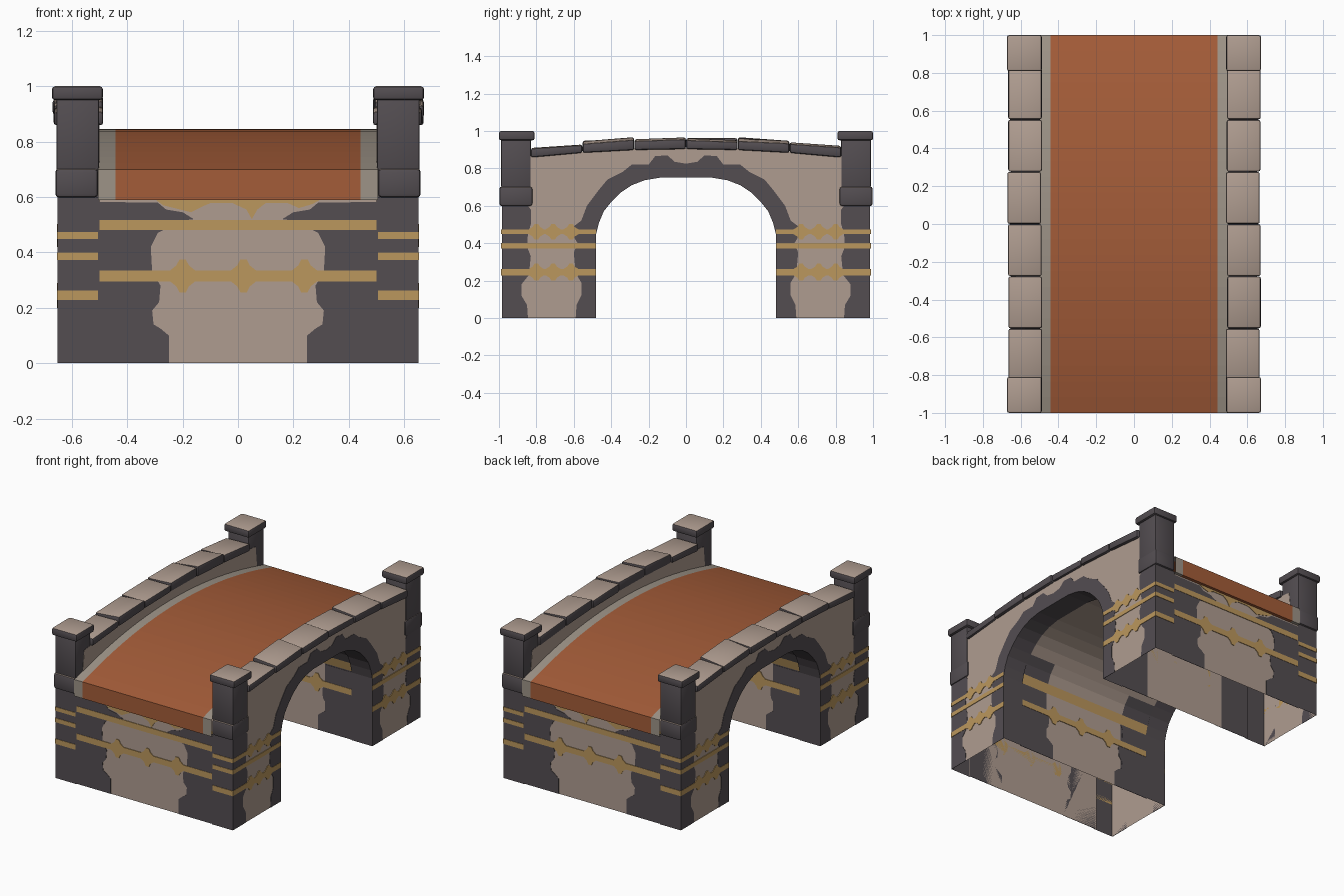
import bpy, bmesh, math, random
from mathutils import Vector

if "Cube" in bpy.data.objects:
    bpy.data.objects.remove(bpy.data.objects["Cube"])
random.seed(4)

def mat(name, rgb):
    m = bpy.data.materials.new(name)
    m.diffuse_color = (*rgb, 1)
    m.use_nodes = True
    m.node_tree.nodes["Principled BSDF"].inputs["Base Color"].default_value = m.diffuse_color
    return m

TAN = mat("tan_stone", (0.43, 0.335, 0.28))
DARK = mat("dark_stone", (0.087, 0.075, 0.083))
GOLD = mat("ochre_band", (0.50, 0.31, 0.11))
RED = mat("rust_road", (0.37, 0.107, 0.04))
GREY = mat("grey_kerb", (0.34, 0.295, 0.245))

def finish(name, bm, mats, smooth=False):
    me = bpy.data.meshes.new(name)
    bm.to_mesh(me)
    bm.free()
    for m in mats:
        me.materials.append(m)
    ob = bpy.data.objects.new(name, me)
    bpy.context.collection.objects.link(ob)
    if smooth:
        bpy.ops.object.select_all(action='DESELECT')
        ob.select_set(True)
        bpy.context.view_layer.objects.active = ob
        bpy.ops.object.shade_smooth_by_angle(angle=math.radians(40))
    return ob

def prism_bm(pts, axis, d0, d1):
    """Closed solid: 2D profile (y,z for axis x; x,z for axis y) pushed from d0 to d1."""
    bm = bmesh.new()
    put = (lambda d, u, v: (d, u, v)) if axis == 'x' else (lambda d, u, v: (u, d, v))
    a = [bm.verts.new(put(d0, *p)) for p in pts]
    b = [bm.verts.new(put(d1, *p)) for p in pts]
    bm.faces.new(a)
    bm.faces.new(b[::-1])
    for i in range(len(pts)):
        j = (i + 1) % len(pts)
        bm.faces.new((a[j], a[i], b[i], b[j]))
    bmesh.ops.recalc_face_normals(bm, faces=bm.faces)
    return bm

def plate(name, pts, axis, d0, d1, m):
    return finish(name, prism_bm(pts, axis, d0, d1), [m])

def sweep(name, pts, xs, mats, rule):
    """Open strip: y,z polyline carried along x stations."""
    bm = bmesh.new()
    rows = [[bm.verts.new((x, *p)) for p in pts] for x in xs]
    for i in range(len(xs) - 1):
        for k in range(len(pts) - 1):
            f = bm.faces.new((rows[i][k], rows[i+1][k], rows[i+1][k+1], rows[i][k+1]))
            f.material_index = rule(f.calc_center_median())
    return finish(name, bm, mats)

def stone(name, x, y, z, warp=None, bevel=0.012):
    """Bevelled block with a tan top and dark sides."""
    bm = bmesh.new()
    bmesh.ops.create_cube(bm, size=1)
    for v in bm.verts:
        v.co = Vector([(r[0] + r[1]) / 2 + c * (r[1] - r[0]) for c, r in zip(v.co, (x, y, z))])
    bmesh.ops.bevel(bm, geom=bm.edges[:], offset=bevel, segments=2, profile=0.5, affect='EDGES')
    if warp:
        for v in bm.verts:
            v.co.z += warp(v.co)
    bm.normal_update()
    for f in bm.faces:
        f.material_index = 0 if f.normal.z > 0.8 else 1
    return finish(name, bm, [TAN, DARK], True)

def span(s, a, b):
    return tuple(sorted((s * a, s * b)))

def flip(pts, s):
    return [(s * u, v) for u, v in pts]

def band(u0, u1, z0, z1, centres=(), r=0.045, h=0.04):
    """Painted band with rounded bumps above and below."""
    top, bot = [(u0, z1)], [(u0, z0)]
    for c in centres:
        for du, k in ((-r, 0), (-r * .5, .45), (-r * .25, 1), (r * .25, 1), (r * .5, .45), (r, 0)):
            top.append((c + du, z1 + k * h))
            bot.append((c + du, z0 - k * h))
    return bot + [(u1, z0), (u1, z1)] + top[::-1]

deck = lambda y: 0.845 - 0.145 * y * y
coping = lambda y: 0.905 - 0.045 * (y / 0.83) ** 2

# arch outline, half then whole (from +y to -y)
half = [(.48, 0), (.48, .45), (.465, .51), (.44, .57), (.40, .62), (.35, .67), (.29, .71), (.22, .737), (.14, .75)]
arch = half + [(-y, z) for y, z in half[::-1]]
N = 24
ys = [-1 + 2 * i / N for i in range(N + 1)]
crest = [(-.9 + 1.8 * i / 16, coping(-.9 + 1.8 * i / 16) + .006) for i in range(17)]

# road deck with kerb strips
sweep("road_deck", [(-.97, .59), (-1, .59)] + [(y, deck(y)) for y in ys] + [(1, .59), (.97, .59)],
      [-.505, -.443, .443, .505], [RED, GREY], lambda c: int(abs(c.x) > .443))

# end walls and the vault under the road
sweep("front_wall", [(-.978, 0), (-.978, .595)], [-.515, .515], [TAN], lambda c: 0)
sweep("back_wall", [(.978, .595), (.978, 0)], [-.515, .515], [TAN], lambda c: 0)
vault = [(y * .487 / .48, z + (.004 if z else 0)) for y, z in arch]
sweep("arch_vault", vault, [-.515, -.3, .3, .515], [TAN, DARK, GOLD],
      lambda c: 2 if .46 < c.z < .515 else int(abs(c.x) > .3 and c.z < .6))

# painted patches, mirrored by sign
edge_patch = [(.51, 0), (.25, 0), (.25, .1), (.28, .125), (.305, .14), (.31, .19), (.285, .22),
              (.28, .28), (.31, .33), (.315, .42), (.29, .47), (.20, .515), (.16, .52), (.2, .545),
              (.26, .555), (.29, .58), (.51, .582)]
vault_patch = edge_patch[:10] + [(.3, .448), (.51, .448)]
top_patch = [(-.3, .592), (-.27, .57), (-.17, .545), (-.13, .565), (-.1, .578), (-.02, .578), (.03, .555),
             (.05, .52), (.07, .555), (.1, .578), (.18, .578), (.22, .56), (.27, .575), (.3, .592)]
corner_patch = [(.985, 0), (.845, 0), (.85, .07), (.88, .12), (.88, .18), (.84, .23), (.83, .33), (.85, .38),
                (.845, .45), (.83, .5), (.83, .58), (.845, .6), (.985, .6)]
ring_outer = [(.59, 0), (.585, .07), (.56, .12), (.56, .19), (.59, .24), (.60, .35), (.58, .4), (.61, .45),
              (.60, .49), (.56, .52), (.53, .60), (.47, .68), (.42, .74), (.34, .78), (.29, .82), (.20, .82),
              (.165, .865), (.10, .87), (.06, .835), (0, .825)]
ring = ring_outer + flip(ring_outer[-2::-1], -1) + arch[::-1]

def wall_paint(name, y, s, patch, vaulted=False):
    """Dark edges and ochre bands on a wall facing s*y."""
    for sx in (-1, 1):
        plate(name + "_dark_edge", flip(patch, sx), 'y', y, y + s * .002, DARK)
    plate(name + "_bumpy_band", band(-.51, .51, .295, .335, (-.2, .02, .24)), 'y', y, y + s * .004, GOLD)
    if not vaulted:
        plate(name + "_upper_band", band(-.51, .51, .48, .517), 'y', y, y + s * .004, GOLD)
        plate(name + "_top_paint", top_patch, 'y', y, y + s * .003, GOLD)

for s in (-1, 1):
    wall_paint("end_wall", s * .978, s, edge_patch)
    wall_paint("vault_wall", s * .487, -s, vault_patch, True)

for sx in (-1, 1):
    # side wall: hollow underneath, open on the hidden inside
    outline = [(-.985, 0), (-.985, .6), (-.9, .6)] + crest + [(.9, .6), (.985, .6), (.985, 0)] + arch
    bm = prism_bm(outline, 'x', sx * .5, sx * .65)
    for f in bm.faces:
        f.material_index = 0 if abs(f.normal.x) > .9 else 1
    gone = [f for f in bm.faces if all(v.co.z < 1e-4 for v in f.verts)
            or all(abs(v.co.x) < .501 for v in f.verts)]
    bmesh.ops.delete(bm, geom=gone, context='FACES')
    finish("side_wall", bm, [TAN, DARK])
    plate("parapet_inside", crest + [(y, deck(y) - .02) for y in ys[::-1] if abs(y) < .95],
          'x', sx * .5, sx * .506, TAN)
    plate("arch_ring_paint", ring, 'x', sx * .65, sx * .652, DARK)

    for sy in (-1, 1):
        # side paint
        plate("corner_paint", flip(corner_patch, sy), 'x', sx * .65, sx * .652, DARK)
        for z0, z1, bumps in ((.228, .262, 1), (.372, .4, 0), (.448, .474, 1)):
            c = (.615, .71, .80) if bumps else ()
            plate("side_band", flip(band(.48, .987, z0, z1, c, .04, .028), sy), 'x', sx * .65, sx * .654, GOLD)
            plate("pillar_band", flip(band(.505, .652, z0, z1), sx), 'y', sy * .985, sy * .988, GOLD)
        # corner post: collar, shaft and cap
        stone("post_collar", span(sx, .505, .66), span(sy, .82, .998), (.598, .703), bevel=.014)
        stone("post_shaft", span(sx, .502, .656), span(sy, .83, .988), (.695, .96), bevel=.008)
        stone("post_cap", span(sx, .488, .672), span(sy, .81, 1.0), (.95, 1.0), bevel=.011)

    # row of slightly uneven coping stones
    L = 1.66 / 6
    for i in range(6):
        y0 = -.83 + i * L
        mid = y0 + L / 2
        lean = random.uniform(.0, .012) + (.012 if .2 < abs(mid) < .6 else 0)
        j = random.uniform(-.004, .004)
        def warp(co, lean=lean, j=j, mid=mid):
            up = 1 if co.z > .022 else 0
            inner = (.672 - abs(co.x)) / .18
            return coping(co.y) + up * (lean * inner + j + .03 * j / .004 * (co.y - mid))
        stone("coping_stone", span(sx, .49 + j, .668 + j), (y0 + .001, y0 + L - .001), (-.002, .046), warp, .011)
